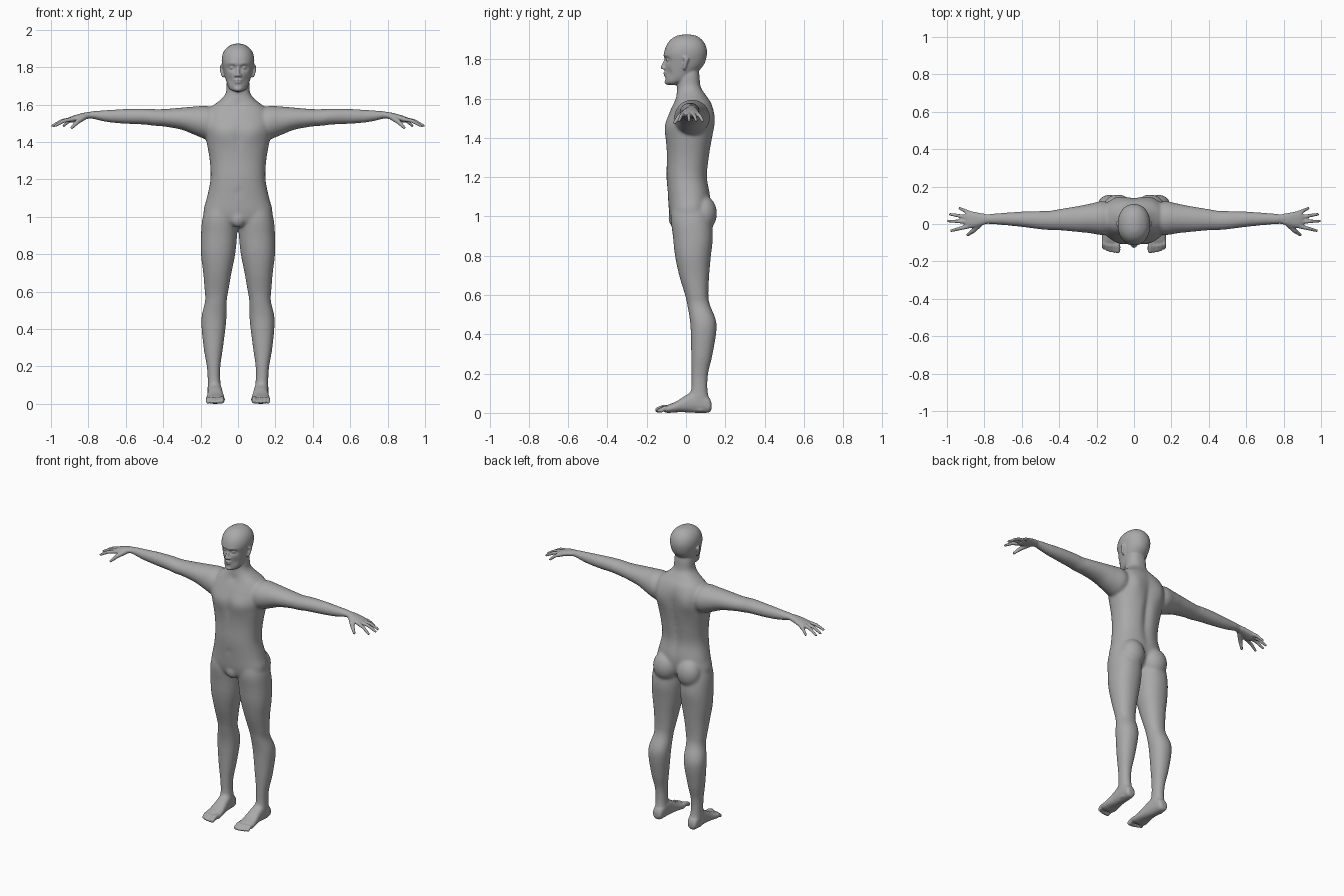
import bpy
import bmesh
from math import cos, sin, exp, tau, copysign
from mathutils import Vector, Matrix

default_cube = bpy.data.objects.get("Cube")
if default_cube:
    bpy.data.objects.remove(default_cube, do_unlink=True)

bm = bmesh.new()
SEGMENTS = 56
STEPS = 5


def smooth_rows(rows):
    """Catmull-Rom interpolation through the given cross-sections."""
    result = []
    last = len(rows) - 1
    for i in range(last):
        before, start = rows[max(i - 1, 0)], rows[i]
        end, after = rows[i + 1], rows[min(i + 2, last)]
        for step in range(STEPS):
            t = step / STEPS
            result.append([
                b + t * ((c - a) + t * ((2 * a - 5 * b + 4 * c - d) + t * (3 * (b - c) + d - a))) / 2
                for a, b, c, d in zip(before, start, end, after)])
    result.append(rows[last])
    return result


def loft(axis, rows, boxiness=1.0):
    """Closed tube; each row is (position, low a, high a, low b, high b)."""
    rings = []
    for pos, a_low, a_high, b_low, b_high in smooth_rows(rows):
        ring = []
        for k in range(SEGMENTS):
            u, v = cos(tau * k / SEGMENTS), sin(tau * k / SEGMENTS)
            u = copysign(abs(u) ** boxiness, u)
            v = copysign(abs(v) ** boxiness, v)
            a = (a_low + a_high) / 2 + u * (a_high - a_low) / 2
            b = (b_low + b_high) / 2 + v * (b_high - b_low) / 2
            place = {"x": (pos, a, b), "y": (a, pos, b), "z": (a, b, pos)}[axis]
            ring.append(bm.verts.new(place))
        rings.append(ring)
    for low, high in zip(rings, rings[1:]):
        for k in range(SEGMENTS):
            n = (k + 1) % SEGMENTS
            bm.faces.new((low[k], low[n], high[n], high[k]))
    bm.faces.new(rings[0][::-1])
    bm.faces.new(rings[-1])
    return [v for ring in rings for v in ring]


def centred(rows):
    """Turn (z, half width, front, back) into loft rows."""
    return [(z, -w, w, front, back) for z, w, front, back in rows]


def ball(centre, radii):
    matrix = Matrix.Translation(centre) @ Matrix.Diagonal((*radii, 1))
    bmesh.ops.create_uvsphere(bm, u_segments=20, v_segments=14, radius=1, matrix=matrix)


def limb(points, radii):
    """Chain of overlapping balls along a bent path: fingers, toes, nose."""
    pairs = list(zip(points, radii))
    for (p, r), (q, s) in zip(pairs, pairs[1:]):
        p, q = Vector(p), Vector(q)
        count = max(2, int((q - p).length / 0.004))
        for i in range(count + 1):
            t = i / count
            radius = r + (s - r) * t
            matrix = Matrix.Translation(p.lerp(q, t)) @ Matrix.Scale(radius, 4)
            bmesh.ops.create_icosphere(bm, subdivisions=2, radius=1, matrix=matrix)


def push(verts, centre, size, move):
    """Soft local push along y, used for muscles, grooves and sockets."""
    for v in verts:
        distance = sum(((v.co[i] - centre[i]) / size[i]) ** 2 for i in range(3))
        v.co.y += move * exp(-distance)


# Leg
loft("z", [
    (1.1, .02, .15, -.06, .1), (1, .004, .188, -.077, .125), (.9, .005, .198, -.067, .137),
    (.8, .015, .198, -.056, .127), (.7, .035, .186, -.035, .118), (.6, .052, .178, -.005, .114),
    (.55, .06, .176, .006, .122), (.45, .062, .196, .022, .156), (.3, .08, .184, .026, .136),
    (.2, .094, .167, .027, .113), (.12, .094, .162, .026, .11), (.06, .09, .162, .01, .118),
    (.01, .1, .155, .03, .115)], .92)

# Foot
loft("y", [
    (.13, .11, .145, .02, .05), (.115, .094, .158, .002, .08), (.06, .087, .162, 0, .12),
    (0, .08, .163, .003, .09), (-.05, .073, .169, .003, .058), (-.09, .07, .173, 0, .042),
    (-.112, .078, .166, .004, .03)], .85)

# Toes
for i, tip in enumerate((-.143, -.145, -.142, -.136, -.126)):
    x = .087 + .0185 * i
    size = .015 if i == 0 else .0105
    limb([(x, -.09, .026), (x, (tip - .09) / 2, .026), (x, tip, size)], (size, size, size))

# Buttock
ball((.086, .088, 1.015), (.08, .07, .092))

# Arm
loft("x", [
    (.09, -.04, .09, 1.45, 1.56), (.16, -.06, .122, 1.415, 1.592), (.23, -.05, .11, 1.437, 1.59),
    (.3, -.043, .096, 1.465, 1.584), (.4, -.034, .08, 1.483, 1.576), (.45, -.033, .071, 1.486, 1.576),
    (.5, -.029, .07, 1.493, 1.579), (.6, -.016, .067, 1.497, 1.577), (.7, -.006, .06, 1.506, 1.571),
    (.78, 0, .054, 1.524, 1.565), (.82, .004, .05, 1.528, 1.555)])

# Palm
loft("x", [
    (.77, .002, .052, 1.53, 1.562), (.82, -.008, .058, 1.52, 1.557), (.86, -.02, .066, 1.51, 1.547),
    (.89, -.02, .068, 1.503, 1.537), (.903, -.01, .058, 1.508, 1.53)], .9)

# Fingers
for root_x, root_y, tip_x, tip_y in (
        (.885, -.012, .977, -.036), (.89, .012, .992, .016),
        (.885, .035, .983, .052), (.873, .056, .932, .084)):
    middle = ((root_x + tip_x) / 2, (root_y + tip_y) / 2, 1.513)
    limb([(root_x, root_y, 1.522), middle, (tip_x, tip_y, 1.487)], (.0125, .0105, .008))

# Thumb
limb([(.82, .005, 1.535), (.858, -.035, 1.508), (.888, -.058, 1.477)], (.017, .013, .0085))

# Ear
limb([(.08, -.008, 1.752), (.086, -.004, 1.772), (.088, .004, 1.8), (.086, -.008, 1.808)],
     (.008, .009, .011, .008))

# Eye, eyelid and nostril
ball((.031, -.089, 1.797), (.015, .012, .009))
ball((.012, -.111, 1.755), (.008, .011, .008))

# Copy the left side to the right
twin = bmesh.ops.duplicate(bm, geom=bm.verts[:] + bm.edges[:] + bm.faces[:])
for item in twin["geom"]:
    if isinstance(item, bmesh.types.BMVert):
        item.co.x *= -1

# Torso and neck
torso = loft("z", centred([
    (.945, .04, -.03, .05), (.97, .14, -.07, .09), (1.02, .184, -.085, .118),
    (1.1, .167, -.092, .125), (1.2, .147, -.099, .11), (1.3, .151, -.098, .12),
    (1.4, .168, -.103, .135), (1.47, .182, -.104, .142), (1.53, .177, -.084, .142),
    (1.58, .152, -.062, .128), (1.62, .1, -.05, .1), (1.66, .066, -.044, .075),
    (1.72, .06, -.04, .068), (1.78, .05, -.03, .06)]), .86)
for side in (-1, 1):
    push(torso, (side * .08, -.11, 1.44), (.06, .05, .05), -.009)
    push(torso, (side * .1, .14, 1.48), (.05, .05, .07), .014)
push(torso, (0, .13, 1.32), (.024, .05, .2), -.018)
push(torso, (0, -.11, 1.42), (.015, .04, .1), .007)
push(torso, (0, -.1, 1.13), (.01, .03, .012), .008)
push(torso, (0, -.06, 1.6), (.022, .03, .02), .008)

# Groin
ball((0, -.055, .99), (.042, .035, .048))

# Head
head = loft("z", centred([
    (1.668, .018, -.088, -.055), (1.68, .04, -.1, -.02), (1.7, .054, -.105, .03),
    (1.74, .067, -.107, .065), (1.78, .078, -.108, .095), (1.83, .087, -.112, .107),
    (1.87, .082, -.1, .1), (1.9, .064, -.078, .08), (1.92, .034, -.045, .05),
    (1.926, .01, -.012, .016)]), .94)
for side in (-1, 1):
    push(head, (side * .032, -.1, 1.797), (.02, .04, .013), .02)
    push(head, (side * .03, -.1, 1.817), (.025, .04, .009), -.006)
    push(head, (side * .042, -.09, 1.73), (.016, .04, .025), .008)

# Nose, lips and chin
limb([(0, -.1, 1.803), (0, -.111, 1.78), (0, -.119, 1.759)], (.008, .009, .011))
ball((0, -.103, 1.731), (.023, .013, .0055))
ball((0, -.103, 1.719), (.02, .012, .006))
ball((0, -.092, 1.684), (.024, .018, .014))

bmesh.ops.recalc_face_normals(bm, faces=bm.faces[:])
parts_mesh = bpy.data.meshes.new("body_parts")
bm.to_mesh(parts_mesh)
bm.free()
parts = bpy.data.objects.new("body_parts", parts_mesh)
bpy.context.collection.objects.link(parts)

# Fuse all parts into one skin
remesh = parts.modifiers.new("fuse", "REMESH")
remesh.mode = "VOXEL"
remesh.voxel_size = .005
depsgraph = bpy.context.evaluated_depsgraph_get()
skin = bpy.data.meshes.new_from_object(parts.evaluated_get(depsgraph))
skin.name = "body"
bpy.data.objects.remove(parts, do_unlink=True)
body = bpy.data.objects.new("body", skin)
bpy.context.collection.objects.link(body)

# Blend the joints strongly, keep face, hands and feet crisp
soft = body.vertex_groups.new(name="soft_joints")
soft.add([v.index for v in skin.vertices
          if abs(v.co.x) < .8 and .09 < v.co.z < 1.67], 1, "REPLACE")
blend = body.modifiers.new("blend_joints", "SMOOTH")
blend.vertex_group = soft.name
blend.factor, blend.iterations = .5, 40
polish = body.modifiers.new("polish", "SMOOTH")
polish.factor, polish.iterations = .5, 3

# One plain skin colour
grey = bpy.data.materials.new("plain_grey")
grey.use_nodes = True
colour = (.4, .4, .4, 1)
grey.diffuse_color = colour
grey.node_tree.nodes["Principled BSDF"].inputs["Base Color"].default_value = colour
skin.materials.clear()
skin.materials.append(grey)
skin.polygons.foreach_set("material_index", [0] * len(skin.polygons))
skin.polygons.foreach_set("use_smooth", [True] * len(skin.polygons))
skin.update()
